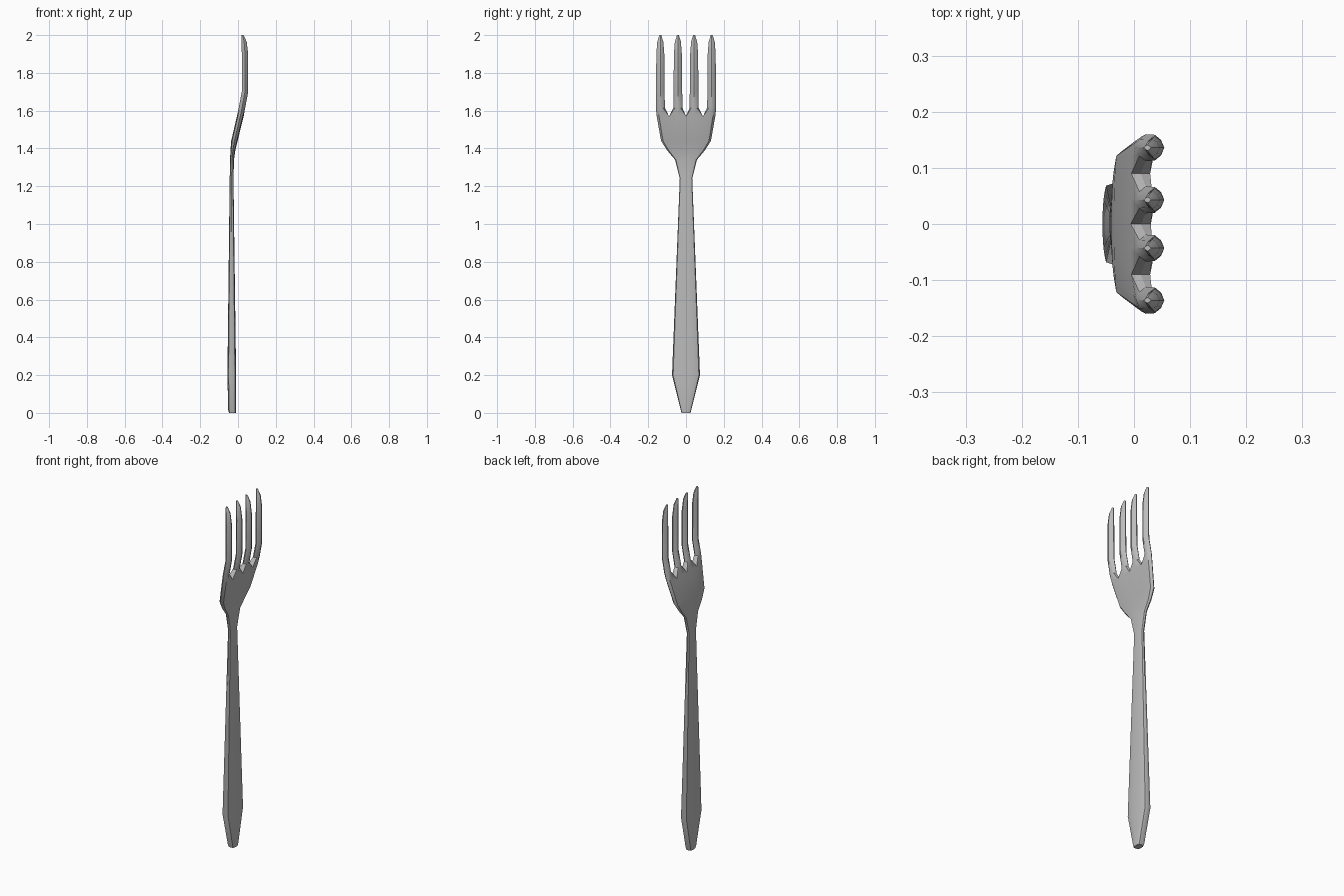
import bpy, bmesh, math

cube = bpy.data.objects.get("Cube")
if cube:
    bpy.data.objects.remove(cube, do_unlink=True)

# Brushed grey metal
metal = bpy.data.materials.new("grey_metal")
metal.use_nodes = True
GREY = (0.5, 0.5, 0.5, 1)
metal.diffuse_color = GREY
metal.node_tree.nodes["Principled BSDF"].inputs["Base Color"].default_value = GREY

# Handle and head stations: height, back x, front x, half width
BODY = [
    (0.0, -0.048, -0.012, 0.024),
    (0.015, -0.052, -0.01, 0.028),
    (0.2, -0.056, -0.01, 0.074),
    (1.24, -0.044, -0.024, 0.033),
    (1.34, -0.042, -0.021, 0.058),
    (1.39, -0.04, -0.014, 0.1),
    (1.44, -0.036, -0.002, 0.132),
    (1.57, -0.006, 0.03, 0.155),
]
# Tine stations: height, back x, front x, half width
TINES = [
    (1.615, 0.004, 0.038, 0.024),
    (1.7, 0.02, 0.054, 0.023),
    (1.9, 0.02, 0.054, 0.021),
    (1.965, 0.019, 0.046, 0.016),
    (2.0, 0.018, 0.03, 0.005),
]
# Columns across the head: edges and centres of the four tines
COLUMNS = [-0.92, -0.8, -0.58, -0.29, 0, 0.29, 0.58, 0.8, 0.92]
CENTRES = [-0.136, -0.043, 0.043, 0.136]


def body_sides(z, back, front, w):
    """Front, back and middle points for each column of a station."""
    t = front - back
    drop = [0.17 * t * abs(u) ** 3 for u in COLUMNS]
    f = [(front - d, u * w, z) for u, d in zip(COLUMNS, drop)]
    b = [(back + d, u * w, z) for u, d in zip(COLUMNS, drop)]
    m = [((front + back) / 2, u * w, z) for u in COLUMNS]
    m[0] = (m[0][0], -w, z)
    m[-1] = (m[-1][0], w, z)
    return f, b, m


def body_ring(station):
    f, b, m = body_sides(*station)
    return f + [m[-1]] + b[::-1] + [m[0]]


def tine_ring(z, back, front, h, centre):
    t = front - back
    f = [(front - d * t, centre + s * h, z) for s, d in ((-0.6, 0.17), (0, 0), (0.6, 0.17))]
    b = [(back + d * t, centre + s * h, z) for s, d in ((-0.6, 0.17), (0, 0), (0.6, 0.17))]
    mid = (front + back) / 2
    return f + [(mid, centre + h, z)] + b[::-1] + [(mid, centre - h, z)]


def loft(bm, rings, cap_start=False, cap_end=False):
    rows = [[bm.verts.new(p) for p in ring] for ring in rings]
    n = len(rows[0])
    for low, high in zip(rows, rows[1:]):
        for i in range(n):
            j = (i + 1) % n
            bm.faces.new((low[i], low[j], high[j], high[i]))
    if cap_start:
        bm.faces.new(rows[0][::-1])
    if cap_end:
        bm.faces.new(rows[-1])


bm = bmesh.new()

# Handle, neck and head
loft(bm, [body_ring(s) for s in BODY], cap_start=True)

# Four tines growing out of the top edge of the head
f, b, m = body_sides(*BODY[-1])
for k, centre in enumerate(CENTRES):
    i, j = 2 * k, 2 * k + 2
    base = f[i:j + 1] + [m[j]] + b[i:j + 1][::-1] + [m[i]]
    loft(bm, [base] + [tine_ring(*s, centre) for s in TINES], cap_end=True)

bmesh.ops.remove_doubles(bm, verts=bm.verts, dist=0.0005)
bmesh.ops.recalc_face_normals(bm, faces=bm.faces)
mesh = bpy.data.meshes.new("fork")
bm.to_mesh(mesh)
bm.free()
mesh.materials.append(metal)
fork = bpy.data.objects.new("fork", mesh)
bpy.context.collection.objects.link(fork)

# Smooth shading with sharp bevel edges
bpy.ops.object.select_all(action="DESELECT")
fork.select_set(True)
bpy.context.view_layer.objects.active = fork
bpy.ops.object.shade_smooth_by_angle(angle=math.radians(30))
